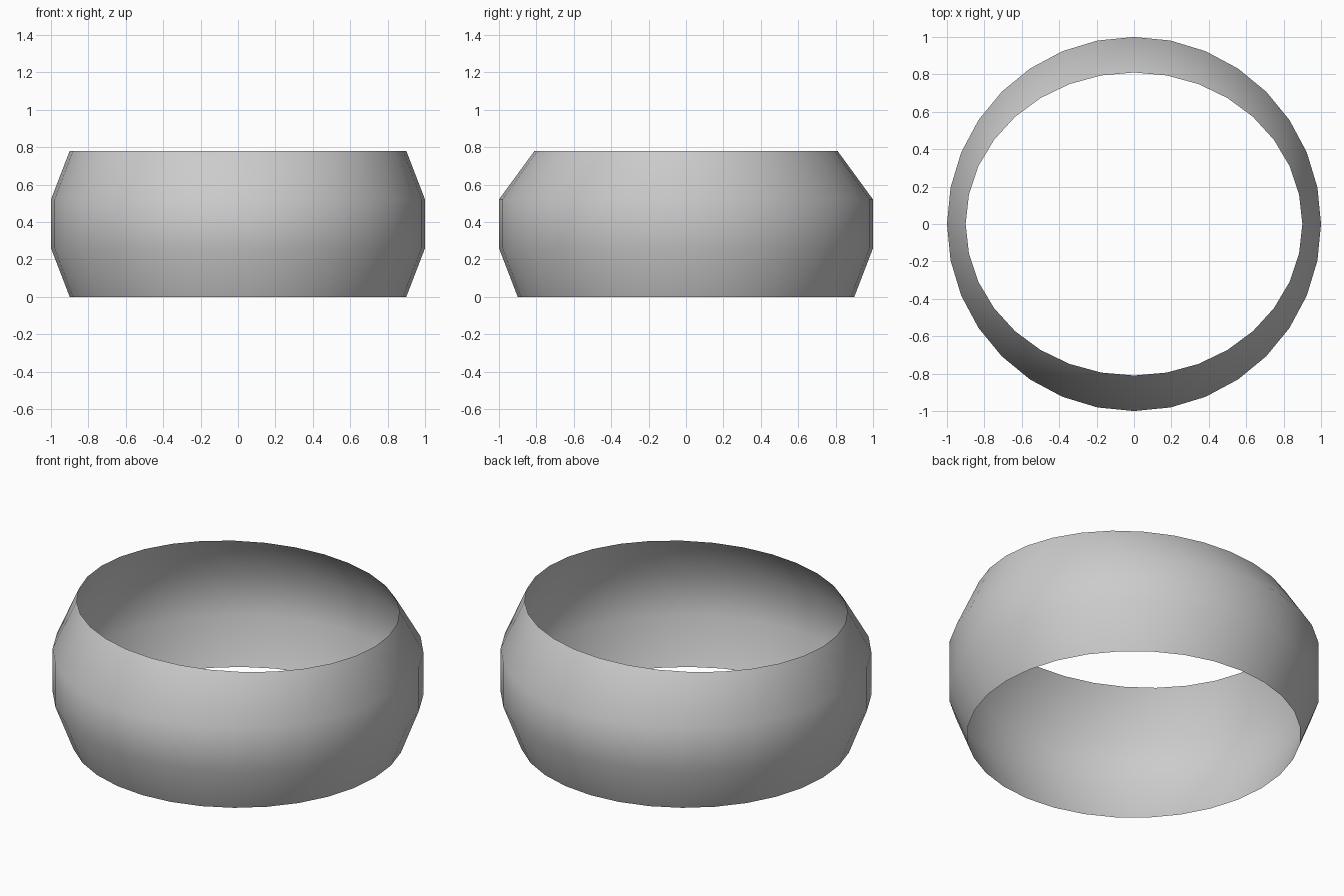
import bpy, bmesh, math

if "Cube" in bpy.data.objects:
    bpy.data.objects.remove(bpy.data.objects["Cube"])

SIDES = 32
# Profile rings, bottom to top: radius in x, radius in y, height
RINGS = [(0.9, 0.9, 0.0), (1.0, 1.0, 0.26), (1.0, 1.0, 0.52), (0.9, 0.81, 0.78)]

# Open band: a thin shell lofted through the rings
bm = bmesh.new()
loops = []
for rx, ry, z in RINGS:
    angles = [2 * math.pi * i / SIDES for i in range(SIDES)]
    loops.append([bm.verts.new((rx * math.cos(a), ry * math.sin(a), z)) for a in angles])

for low, high in zip(loops, loops[1:]):
    for i in range(SIDES):
        j = (i + 1) % SIDES
        face = bm.faces.new((low[i], low[j], high[j], high[i]))
        face.smooth = True

mesh = bpy.data.meshes.new("band")
bm.to_mesh(mesh)
bm.free()
band = bpy.data.objects.new("band", mesh)
bpy.context.collection.objects.link(band)
